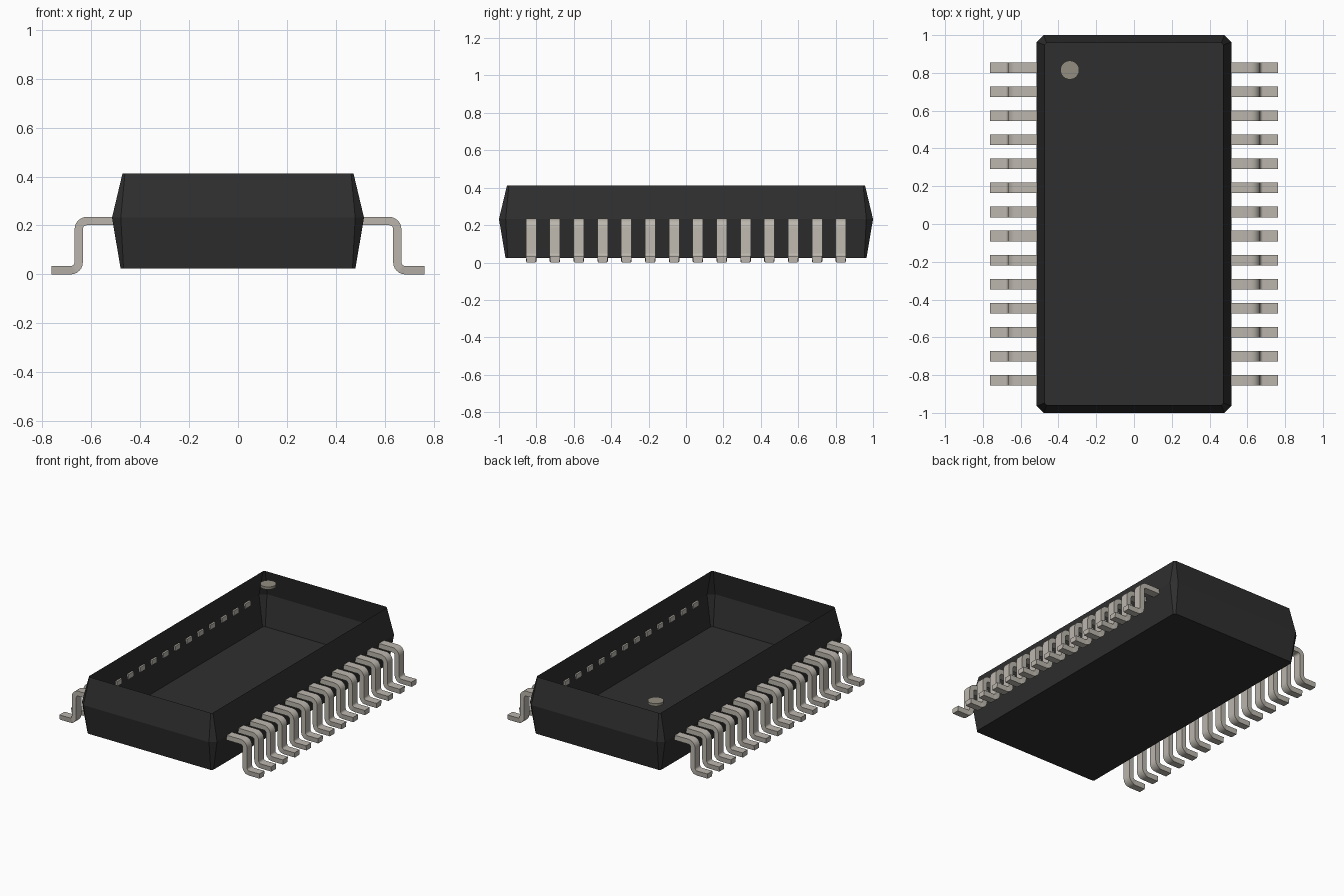
import bpy, bmesh, math

cube = bpy.data.objects.get("Cube")
if cube:
    bpy.data.objects.remove(cube, do_unlink=True)


def make_material(name, rgb, roughness):
    mat = bpy.data.materials.new(name)
    mat.use_nodes = True
    mat.diffuse_color = (*rgb, 1)
    shader = mat.node_tree.nodes["Principled BSDF"]
    shader.inputs["Base Color"].default_value = (*rgb, 1)
    shader.inputs["Roughness"].default_value = roughness
    return mat


BLACK = make_material("black plastic", (0.028, 0.028, 0.028), 0.7)
METAL = make_material("tinned metal", (0.50, 0.47, 0.42), 0.5)
MARK = make_material("marker grey", (0.29, 0.27, 0.22), 0.6)


def finish(bm, name, mat):
    mesh = bpy.data.meshes.new(name)
    bm.to_mesh(mesh)
    bm.free()
    mesh.materials.append(mat)
    obj = bpy.data.objects.new(name, mesh)
    bpy.context.collection.objects.link(obj)
    return obj


def bridge(bm, a, b):
    for i in range(len(a)):
        j = (i + 1) % len(a)
        bm.faces.new((a[i], a[j], b[j], b[i]))


# Body: open-topped shell of chamfered rectangles, widest at the parting line
def chamfered_ring(bm, hx, hy, z, c):
    corners = []
    for sx, sy in ((1, 1), (-1, 1), (-1, -1), (1, -1)):
        pair = [(sx * hx, sy * (hy - c)), (sx * (hx - c), sy * hy)]
        corners += pair if sx * sy > 0 else pair[::-1]
    return [bm.verts.new((x, y, z)) for x, y in corners]


bm = bmesh.new()
bottom = chamfered_ring(bm, 0.48, 0.965, 0.025, 0.012)
middle = chamfered_ring(bm, 0.515, 1.0, 0.232, 0.036)
rim = chamfered_ring(bm, 0.472, 0.957, 0.413, 0.01)
bridge(bm, bottom, middle)
bridge(bm, middle, rim)
bm.faces.new(bottom[::-1])
finish(bm, "body", BLACK)

# Pin-one marker: thin disc level with the rim
bm = bmesh.new()
bmesh.ops.create_cone(bm, cap_ends=True, segments=24, radius1=0.05, radius2=0.05, depth=0.018)
marker = finish(bm, "marker_dot", MARK)
marker.location = (-0.34, 0.815, 0.404)

# Gull-wing pin: a centreline with two bends, thickened and given width
HALF_T, BEND, HALF_W, STEPS = 0.017, 0.033, 0.028, 6
SHOULDER_Z, LEG_X, TIP_X = 0.218, 0.651, 0.762


def pin_section():
    path = [(0.502, SHOULDER_Z, math.pi / 2)]
    for i in range(STEPS + 1):
        a = math.pi / 2 * (1 - i / STEPS)
        path.append((LEG_X - BEND + BEND * math.cos(a),
                     SHOULDER_Z - BEND + BEND * math.sin(a), a))
    for i in range(STEPS + 1):
        a = math.pi / 2 * i / STEPS
        path.append((LEG_X + BEND - BEND * math.cos(a),
                     HALF_T + BEND - BEND * math.sin(a), a))
    path.append((TIP_X, HALF_T, math.pi / 2))
    return path


bm = bmesh.new()
rings = []
for x, z, a in pin_section():
    ox, oz = HALF_T * math.cos(a), HALF_T * math.sin(a)
    ring = []
    for side, w in ((1, -1), (1, 1), (-1, 1), (-1, -1)):
        pz = z + side * oz
        width = HALF_W - (0.004 if pz < 0.005 else 0)  # sole slightly narrower
        ring.append(bm.verts.new((x + side * ox, w * width, pz)))
    rings.append(ring)
for a, b in zip(rings, rings[1:]):
    bridge(bm, a, b)
bm.faces.new(rings[0][::-1])
bm.faces.new(rings[-1])
bmesh.ops.recalc_face_normals(bm, faces=bm.faces)
first = finish(bm, "pin_left_1", METAL)

bpy.ops.object.select_all(action='DESELECT')
first.select_set(True)
bpy.context.view_layer.objects.active = first
bpy.ops.object.shade_smooth_by_angle(angle=math.radians(35))

# Repeat the pin along both long sides
COUNT, SPAN = 14, 0.828
for side, turn in (("left", 0), ("right", math.pi)):
    for i in range(COUNT):
        if side == "left" and i == 0:
            pin = first
        else:
            pin = bpy.data.objects.new(f"pin_{side}_{i + 1}", first.data)
            bpy.context.collection.objects.link(pin)
        pin.location.y = -SPAN + 2 * SPAN * i / (COUNT - 1)
        pin.rotation_euler.z = turn
